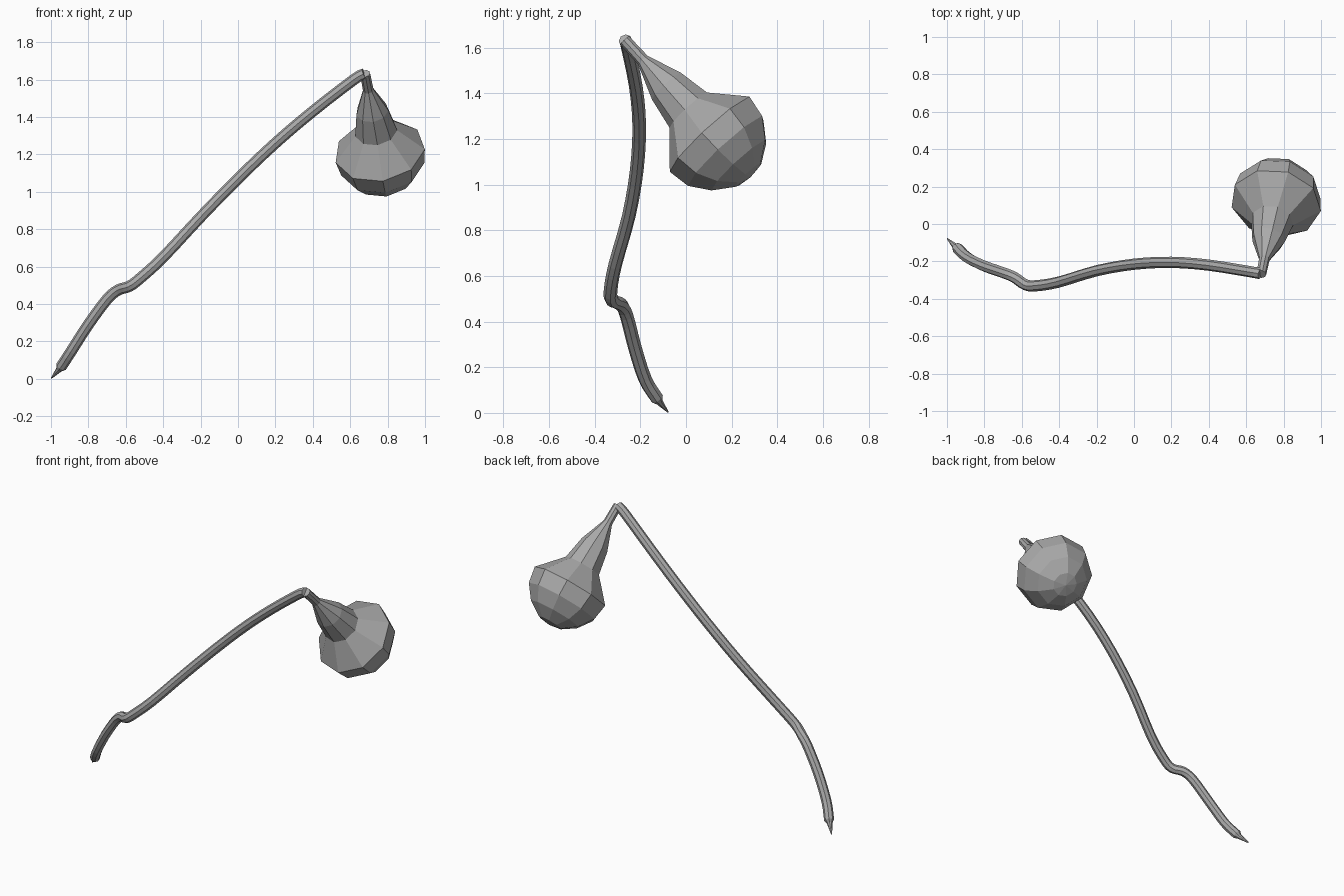
import bpy, bmesh, math
from mathutils import Vector

cube = bpy.data.objects.get("Cube")
if cube:
    bpy.data.objects.remove(cube, do_unlink=True)

grey = bpy.data.materials.new("plain grey")
grey.use_nodes = True
colour = (0.4, 0.4, 0.4, 1)
grey.diffuse_color = colour
grey.node_tree.nodes["Principled BSDF"].inputs["Base Color"].default_value = colour


def loft(name, centres, radii, sides, phase, ref):
    """Skin rings of the given radii along a path; ref steers the first ring axis."""
    bm = bmesh.new()
    rings = []
    for i, (c, r) in enumerate(zip(centres, radii)):
        axis = (centres[min(i + 1, len(centres) - 1)] - centres[max(i - 1, 0)]).normalized()
        u = (ref - axis * ref.dot(axis)).normalized()
        v = u.cross(axis)
        angles = [phase + math.tau * k / sides for k in range(sides)]
        rings.append([bm.verts.new(c + r * (math.cos(a) * u + math.sin(a) * v)) for a in angles])
    for a, b in zip(rings, rings[1:]):
        for k in range(sides):
            j = (k + 1) % sides
            bm.faces.new((a[k], a[j], b[j], b[k]))
    # close both ends
    bm.faces.new(rings[0])
    bm.faces.new(rings[-1])
    bmesh.ops.remove_doubles(bm, verts=bm.verts, dist=0.0002)
    bmesh.ops.recalc_face_normals(bm, faces=bm.faces)
    mesh = bpy.data.meshes.new(name)
    bm.to_mesh(mesh)
    bm.free()
    mesh.materials.append(grey)
    obj = bpy.data.objects.new(name, mesh)
    bpy.context.collection.objects.link(obj)
    return obj


def smooth_path(points, steps):
    """Catmull-Rom curve through the points."""
    p = [Vector(q) for q in points]
    p = [2 * p[0] - p[1]] + p + [2 * p[-1] - p[-2]]
    out = []
    for a, b, c, d in zip(p, p[1:], p[2:], p[3:]):
        for s in range(steps):
            t = s / steps
            out.append(0.5 * (2 * b + (c - a) * t + (2 * a - 5 * b + 4 * c - d) * t ** 2
                              + (3 * b - a - 3 * c + d) * t ** 3))
    return out + [p[-2]]


# Stem: bent stalk with a kink low down and a pointed foot
stem_points = [
    (-0.945, -0.128, 0.065), (-0.89, -0.18, 0.15), (-0.80, -0.225, 0.29),
    (-0.70, -0.26, 0.425), (-0.64, -0.285, 0.475), (-0.58, -0.325, 0.495),
    (-0.52, -0.33, 0.54), (-0.40, -0.31, 0.65), (-0.20, -0.25, 0.865),
    (0.0, -0.215, 1.07), (0.20, -0.205, 1.26), (0.40, -0.22, 1.43),
    (0.62, -0.255, 1.60), (0.675, -0.265, 1.63)]
path = smooth_path(stem_points, 3)
foot = [Vector((-0.998, -0.078, 0.003)), Vector((-0.957, -0.118, 0.05))]
radii = [0.003, 0.017] + [0.03] * len(path)
loft("stem", foot + path, radii, 8, 0, Vector((0, 1, 0)))

# Gourd: slim neck flaring to a rounded nine-sided bulb hanging from the stem top
top = Vector((0.68, -0.268, 1.632))
axis = (Vector((0.758, 0.113, 1.217)) - top).normalized()
profile = [(0, 0.027), (0.12, 0.029), (0.275, 0.088), (0.42, 0.115),
           (0.565, 0.245), (0.665, 0.228), (0.75, 0.165), (0.808, 0.078), (0.822, 0.0)]
loft("gourd", [top + axis * d for d, r in profile], [r for d, r in profile],
     9, math.radians(-6), Vector((1, 0, 0)))
